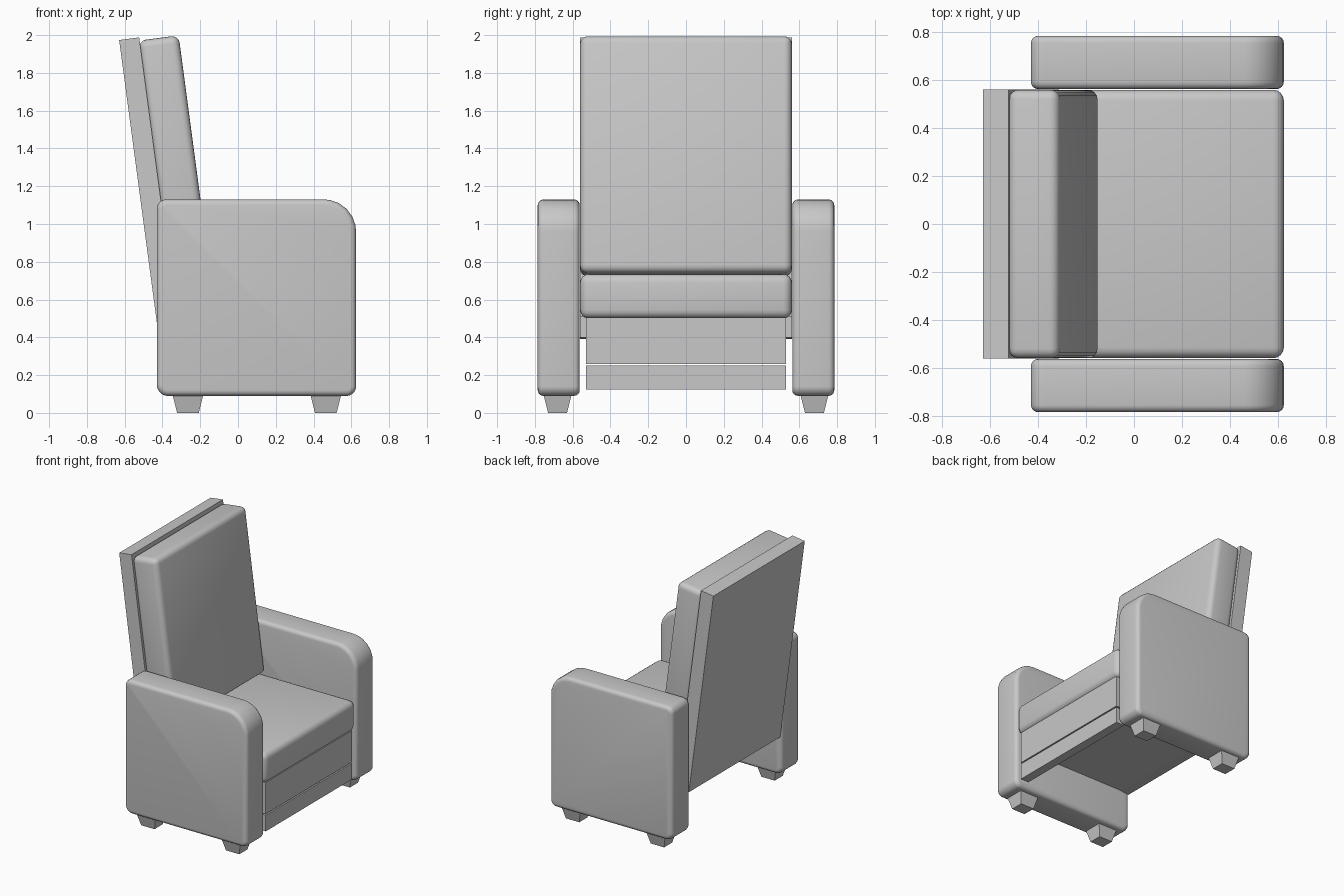
import bpy, bmesh, math
from mathutils import Vector

cube = bpy.data.objects.get("Cube")
if cube:
    bpy.data.objects.remove(cube, do_unlink=True)

GREY = (0.58, 0.58, 0.58, 1)
mat = bpy.data.materials.new("plain grey")
mat.use_nodes = True
mat.diffuse_color = GREY
mat.node_tree.nodes["Principled BSDF"].inputs["Base Color"].default_value = GREY


def finish(name, bm, smooth):
    bmesh.ops.recalc_face_normals(bm, faces=bm.faces)
    mesh = bpy.data.meshes.new(name)
    bm.to_mesh(mesh)
    bm.free()
    mesh.materials.append(mat)
    obj = bpy.data.objects.new(name, mesh)
    bpy.context.collection.objects.link(obj)
    if smooth:
        bpy.ops.object.select_all(action="DESELECT")
        obj.select_set(True)
        bpy.context.view_layer.objects.active = obj
        bpy.ops.object.shade_smooth_by_angle(angle=math.radians(35))
    return obj


def rounded(corners, steps=6):
    """Outline in x and z whose corners (x, z, radius) are rounded off."""
    out = []
    for i, (x, z, r) in enumerate(corners):
        p = Vector((x, z))
        a = p + (Vector(corners[i - 1][:2]) - p).normalized() * r
        b = p + (Vector(corners[(i + 1) % len(corners)][:2]) - p).normalized() * r
        c = a + b - p
        for k in range(steps + 1):
            d = a.lerp(b, k / steps) - c
            out.append(c + d.normalized() * r)
    return out


def prism(name, outline, y0, y1, bevel=0):
    """Side outline extruded across the width, with soft edges."""
    bm = bmesh.new()
    face = bm.faces.new([bm.verts.new((x, y0, z)) for x, z in outline])
    ext = bmesh.ops.extrude_face_region(bm, geom=[face])
    verts = [g for g in ext["geom"] if isinstance(g, bmesh.types.BMVert)]
    bmesh.ops.translate(bm, verts=verts, vec=(0, y1 - y0, 0))
    bmesh.ops.recalc_face_normals(bm, faces=bm.faces)
    if bevel:
        edges = [e for e in bm.edges if e.calc_face_angle(0) > math.radians(40)]
        bmesh.ops.bevel(bm, geom=edges, offset=bevel, segments=4,
                        profile=0.5, affect="EDGES", clamp_overlap=True)
    return finish(name, bm, bevel > 0)


def block(x0, x1, z0, z1):
    return [(x0, z0), (x1, z0), (x1, z1), (x0, z1)]


def leaning(x, z, depth, height, tilt):
    """Rectangle leaning backward from its lower front corner."""
    up = Vector((-math.sin(tilt), math.cos(tilt))) * height
    back = Vector((-math.cos(tilt), -math.sin(tilt))) * depth
    p = Vector((x, z))
    return [p, p + up, p + up + back, p + back]


def leg(name, x, y):
    bm = bmesh.new()
    bmesh.ops.create_cube(bm, size=1)
    for v in bm.verts:
        w = 0.15 if v.co.z > 0 else 0.1
        v.co = (x + v.co.x * (w + 0.015), y + v.co.y * w, 0.05 + v.co.z * 0.1)
    finish(name, bm, False)


# Arms and legs on both sides
arm = rounded([(-0.43, 0.09, 0.06), (0.625, 0.09, 0.05),
               (0.625, 1.13, 0.17), (-0.43, 1.13, 0.05)])
for side, s in (("left", 1), ("right", -1)):
    prism(side + "_arm", arm, *sorted((s * 0.563, s * 0.785)), 0.03)
    leg(side + "_front_leg", 0.465, s * 0.68)
    leg(side + "_rear_leg", -0.265, s * 0.68)

# Seat
prism("seat_base", block(-0.36, 0.54, 0.4, 0.51), -0.56, 0.56)
prism("seat_cushion", block(-0.3, 0.625, 0.5, 0.735), -0.56, 0.56, 0.045)

# Folded footrest panels
prism("upper_footrest", block(0.54, 0.61, 0.26, 0.505), -0.53, 0.53)
prism("lower_footrest", block(0.54, 0.61, 0.125, 0.25), -0.53, 0.53)

# Reclined back
tilt = math.radians(7.6)
prism("back_cushion", leaning(-0.147, 0.745, 0.215, 1.265, tilt), -0.56, 0.56, 0.04)
prism("back_panel", leaning(-0.312, 0.405, 0.107, 1.597, tilt), -0.562, 0.562)
